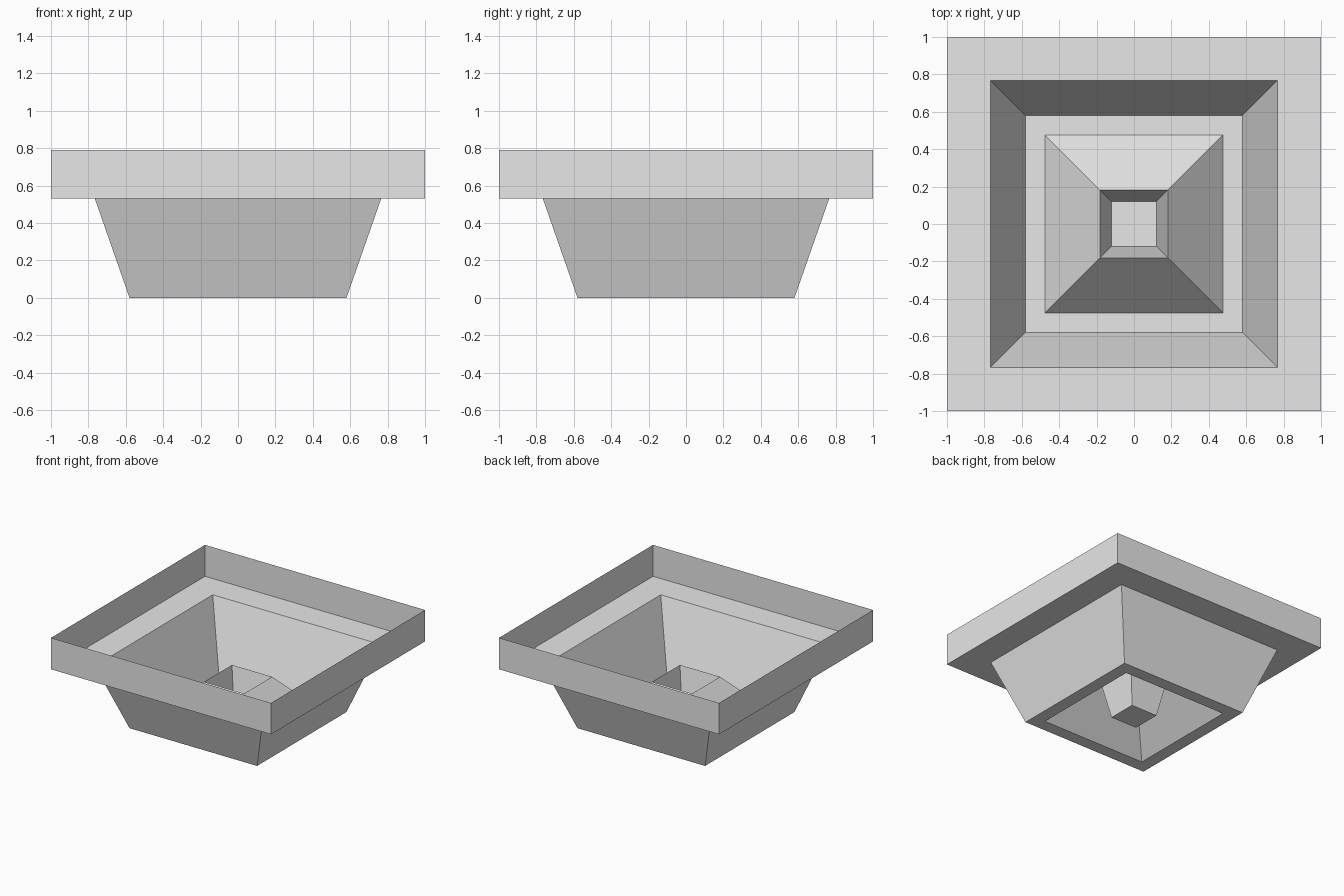
import bpy
import bmesh

cube = bpy.data.objects.get("Cube")
if cube:
    bpy.data.objects.remove(cube, do_unlink=True)

grey = bpy.data.materials.new("plain_grey")
grey.use_nodes = True
colour = (0.8, 0.8, 0.8, 1)
grey.diffuse_color = colour
grey.node_tree.nodes["Principled BSDF"].inputs["Base Color"].default_value = colour

# Square tray profile as (half width, height), from the rim inwards
profile = [
    (1.0, 0.79), (1.0, 0.532),      # upright rim
    (0.766, 0.532), (0.58, 0.0),    # ledge and sloping bowl wall
    (0.476, 0.0), (0.182, 0.335),   # floor and raised centre
    (0.12, 0.008),                  # pit in the centre
]

bm = bmesh.new()
corners = [(-1, -1), (1, -1), (1, 1), (-1, 1)]
rings = [[bm.verts.new((sx * r, sy * r, z)) for sx, sy in corners] for r, z in profile]

# Walls between neighbouring square rings
for outer, inner in zip(rings, rings[1:]):
    for i in range(4):
        j = (i + 1) % 4
        bm.faces.new((outer[i], outer[j], inner[j], inner[i]))

# Pit floor
bm.faces.new(rings[-1])

mesh = bpy.data.meshes.new("square_tray")
bm.to_mesh(mesh)
bm.free()
mesh.materials.append(grey)
tray = bpy.data.objects.new("square_tray", mesh)
bpy.context.collection.objects.link(tray)
